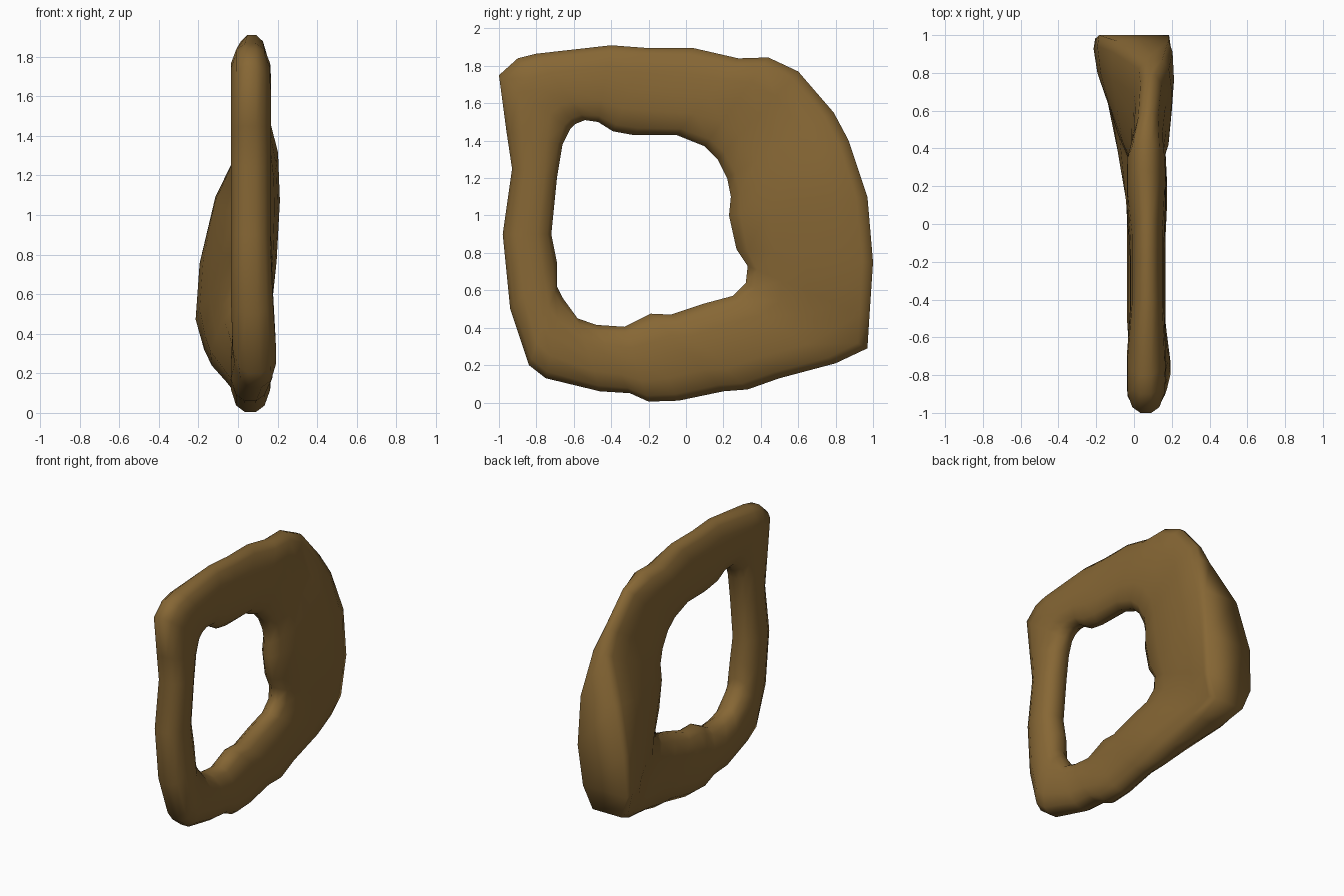
import bpy, bmesh
from mathutils import Vector

# Ring stations, clockwise seen from the right: outer y, outer z, inner y, inner z
RING = [
    (-1.0, 1.75, -.62, 1.46), (-.9, 1.84, -.59, 1.49), (-.8, 1.865, -.54, 1.51),
    (-.4, 1.91, -.47, 1.50), (-.2, 1.895, -.39, 1.45), (.04, 1.895, -.28, 1.43),
    (.28, 1.84, -.05, 1.43), (.44, 1.845, .10, 1.37), (.6, 1.77, .17, 1.30),
    (.79, 1.55, .22, 1.20), (.87, 1.40, .24, 1.10), (.97, 1.10, .23, 1.00),
    (1.0, .75, .27, .82), (.98, .45, .33, .73), (.97, .29, .32, .64),
    (.8, .21, .25, .57), (.5, .13, .10, .53), (.33, .07, -.08, .47),
    (.2, .06, -.19, .475), (-.04, .01, -.26, .44), (-.2, .005, -.33, .405),
    (-.3, .05, -.48, .415), (-.46, .06, -.58, .45), (-.75, .13, -.66, .56),
    (-.84, .2, -.69, .62), (-.94, .5, -.69, .75), (-.98, .9, -.72, .90),
    (-.93, 1.25, -.69, 1.20), (-.96, 1.45, -.66, 1.38)]

# Outer thickness where it differs: station -> (x low, x high, outer edge bluntness)
FLARE = {8: (0, .15, 0), 9: (.01, .17, 0), 10: (.0, .21, .2), 11: (-.13, .22, .7),
         12: (-.20, .20, .9), 13: (-.22, .17, .9), 14: (-.19, .13, .6),
         15: (-.16, .15, .4), 16: (-.10, .17, .1), 17: (-.05, .18, 0),
         3: (-.01, .15, 0), 4: (-.01, .15, 0), 5: (-.01, .15, 0),
         23: (-.02, .20, 0), 24: (-.03, .20, 0), 25: (-.04, .18, 0)}

# Cross-section from inner to outer edge: position, width
SECTION = [(0, .25), (.08, .68), (.28, .98), (.5, 1), (.72, .97), (.92, .7), (1, .28)]


def section(i):
    oy, oz, iy, iz = RING[i]
    lo, hi, blunt = FLARE.get(i, (-.04, .165, 0))
    low, high = [], []
    for t, w in SECTION:
        k = min(1, t * 1.2)
        a, b = -.03 + (lo + .03) * k, .17 + (hi - .17) * k
        if t > .6:
            w += (1 - w) * blunt
        mid, half = (a + b) / 2, (b - a) / 2 * w
        y, z = iy + (oy - iy) * t, iz + (oz - iz) * t
        low.append(Vector((mid - half, y, z)))
        high.append(Vector((mid + half, y, z)))
    return low + high[::-1]


# Loft the closed ring
bm = bmesh.new()
loops = [[bm.verts.new(p) for p in section(i)] for i in range(len(RING))]
n = len(loops[0])
for i, a in enumerate(loops):
    b = loops[(i + 1) % len(loops)]
    for j in range(n):
        k = (j + 1) % n
        bm.faces.new((a[j], a[k], b[k], b[j]))
bmesh.ops.recalc_face_normals(bm, faces=bm.faces)
for f in bm.faces:
    f.smooth = True
mesh = bpy.data.meshes.new("rock_arch_ring")
bm.to_mesh(mesh)
bm.free()
ring = bpy.data.objects.new("rock_arch_ring", mesh)
bpy.context.collection.objects.link(ring)

# Brown material
mat = bpy.data.materials.new("brown")
mat.diffuse_color = (.24, .135, .035, 1)
mesh.materials.append(mat)
